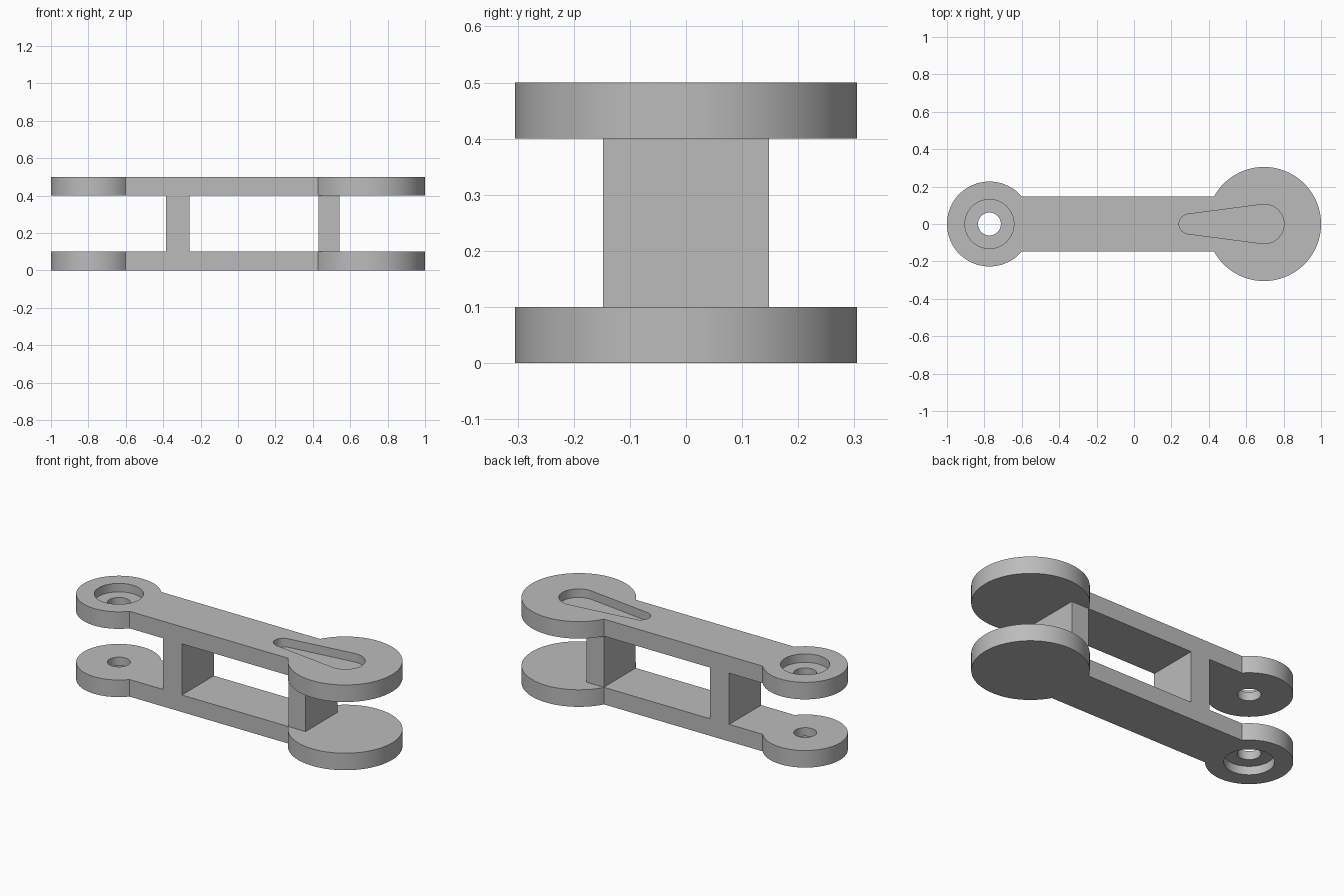
import bpy, bmesh
from math import asin, cos, sin, pi, radians

cube = bpy.data.objects.get("Cube")
if cube:
    bpy.data.objects.remove(cube, do_unlink=True)

HALF = 0.148                    # half width of the arm
EYE, EYE_R = -0.773, 0.227      # small pierced end
PAD, PAD_R = 0.695, 0.305       # large round end
PLATE, HEIGHT = 0.1, 0.5
RECESS = 0.05

grey = bpy.data.materials.new("plain grey")
grey.use_nodes = True
colour = (0.5, 0.5, 0.5, 1)
grey.diffuse_color = colour
grey.node_tree.nodes["Principled BSDF"].inputs["Base Color"].default_value = colour


def arc(cx, r, start, end, steps=72):
    return [(cx + r * cos(start + (end - start) * i / steps),
             r * sin(start + (end - start) * i / steps)) for i in range(steps + 1)]


def prism(name, outline, low, high):
    """Extrude a flat outline between two heights."""
    bm = bmesh.new()
    face = bm.faces.new([bm.verts.new((x, y, low)) for x, y in outline])
    top = bmesh.ops.extrude_face_region(bm, geom=[face])["geom"]
    bmesh.ops.translate(bm, vec=(0, 0, high - low),
                        verts=[v for v in top if isinstance(v, bmesh.types.BMVert)])
    bmesh.ops.recalc_face_normals(bm, faces=bm.faces)
    mesh = bpy.data.meshes.new(name)
    bm.to_mesh(mesh)
    bm.free()
    obj = bpy.data.objects.new(name, mesh)
    bpy.context.collection.objects.link(obj)
    mesh.materials.append(grey)
    return obj


def disc(name, r, low, high):
    return prism(name, arc(EYE, r, 0, 2 * pi)[:-1], low, high)


def cut(obj, cutters):
    """Subtract each cutter, then remove it."""
    bpy.context.view_layer.objects.active = obj
    for cutter in cutters:
        mod = obj.modifiers.new("cut", "BOOLEAN")
        mod.operation, mod.solver, mod.object = "DIFFERENCE", "EXACT", cutter
        bpy.ops.object.modifier_apply(modifier=mod.name)
        bpy.data.objects.remove(cutter, do_unlink=True)


def smooth(obj):
    bpy.ops.object.select_all(action="DESELECT")
    obj.select_set(True)
    bpy.context.view_layer.objects.active = obj
    bpy.ops.object.shade_smooth_by_angle(angle=radians(25))


# Plates: round pad and round eye joined by a straight arm
pad_a, eye_a = asin(HALF / PAD_R), asin(HALF / EYE_R)
outline = arc(PAD, PAD_R, pad_a - pi, pi - pad_a) + arc(EYE, EYE_R, eye_a, 2 * pi - eye_a)

# Tapered slot outline, with sides tangent to both round ends
slot_a, slot_r = 0.294, 0.053
slot_b, slot_R = 0.697, 0.105
lean = pi / 2 + asin((slot_R - slot_r) / (slot_b - slot_a))
slot = arc(slot_b, slot_R, -lean, lean) + arc(slot_a, slot_r, lean, 2 * pi - lean)

for name, low, outer in (("lower_plate", 0, 0), ("upper_plate", HEIGHT - PLATE, HEIGHT)):
    plate = prism(name, outline, low, low + PLATE)
    tools = [disc("pin_hole_cutter", 0.061, low - 0.1, low + 0.2),
             disc("counterbore_cutter", 0.131, outer - RECESS, outer + RECESS)]
    if outer:
        tools.append(prism("slot_cutter", slot, outer - RECESS, outer + RECESS))
    cut(plate, tools)
    smooth(plate)

# Webs holding the plates apart
for name, x0, x1 in (("eye_web", -0.384, -0.26), ("pad_web", 0.43, 0.542)):
    prism(name, [(x0, -HALF), (x1, -HALF), (x1, HALF), (x0, HALF)], PLATE, HEIGHT - PLATE)
